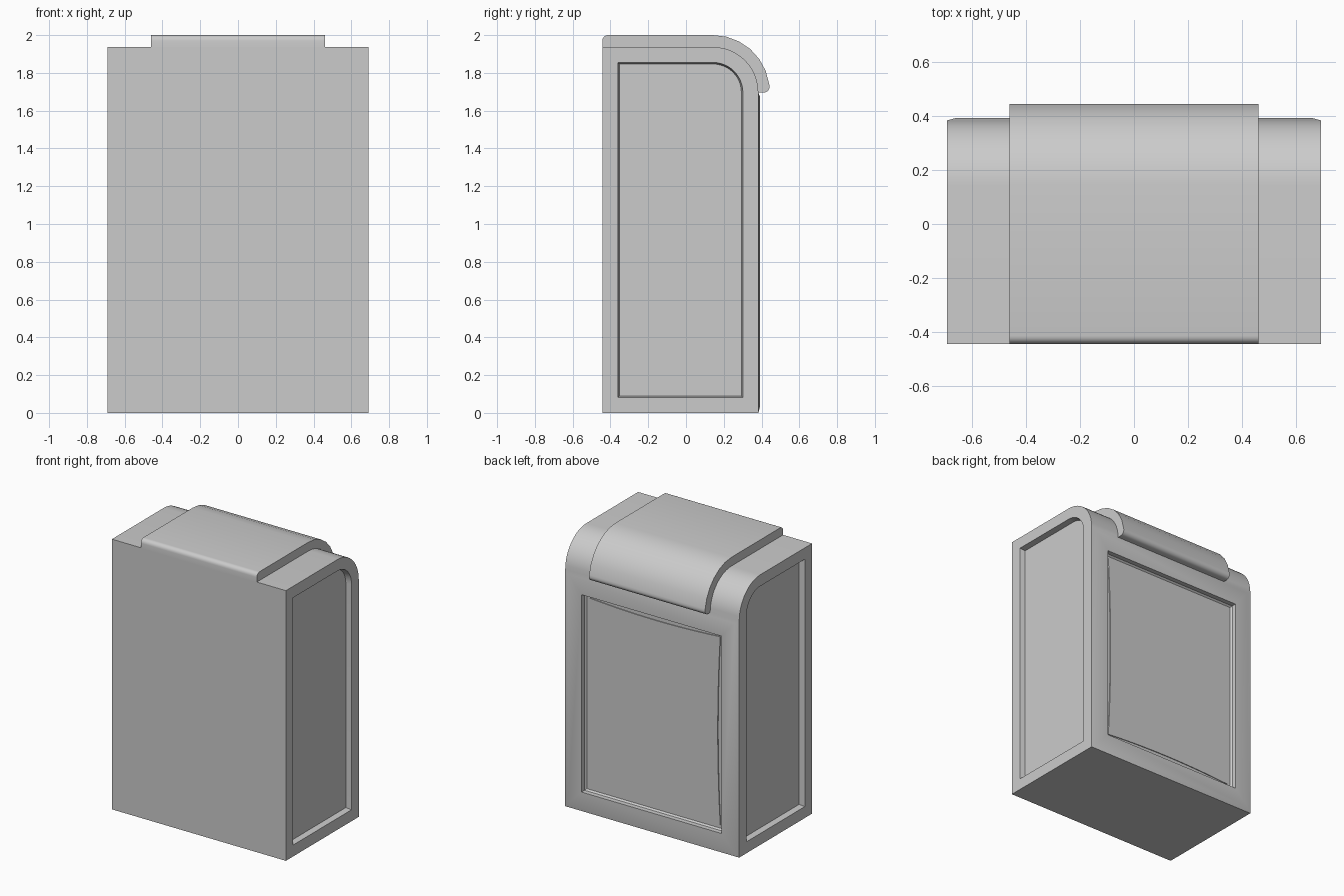
import bpy, bmesh, math

if "Cube" in bpy.data.objects:
    bpy.data.objects.remove(bpy.data.objects["Cube"])


def loft(bm, rings, cap_start=True, cap_end=True):
    """Join rings of equal point count with quads and cap the ends."""
    loops = [[bm.verts.new(p) for p in ring] for ring in rings]
    n = len(loops[0])
    for a, b in zip(loops, loops[1:]):
        for i in range(n):
            j = (i + 1) % n
            bm.faces.new((a[i], a[j], b[j], b[i]))
    if cap_start:
        bm.faces.new(loops[0])
    if cap_end:
        bm.faces.new(loops[-1])


def finish(bm, name):
    bmesh.ops.remove_doubles(bm, verts=bm.verts, dist=0.0002)
    bmesh.ops.recalc_face_normals(bm, faces=bm.faces)
    me = bpy.data.meshes.new(name)
    bm.to_mesh(me)
    bm.free()
    ob = bpy.data.objects.new(name, me)
    bpy.context.collection.objects.link(ob)
    bpy.ops.object.select_all(action='DESELECT')
    bpy.context.view_layer.objects.active = ob
    ob.select_set(True)
    bpy.ops.object.shade_smooth_by_angle(angle=math.radians(30))
    return ob


def arc(cy, cz, r, a0, a1, n=12):
    return [(cy + r * math.cos(math.radians(a0 + (a1 - a0) * i / n)),
             cz + r * math.sin(math.radians(a0 + (a1 - a0) * i / n))) for i in range(n + 1)]


def at_x(profile, x):
    return [(x, y, z) for y, z in profile]


def back_rect(x, z0, z1, y):
    return [(-x, y, z0), (x, y, z0), (x, y, z1), (-x, y, z1)]


CY, CZ = 0.143, 1.697   # shared centre of the rounded top-back corner
W, FRONT, BACK = 0.69, -0.443, 0.383


def side_profile(inset):
    """Outline of the body side, shrunk evenly by inset."""
    r = BACK - CY - inset
    return ([(FRONT + inset, inset), (FRONT + inset, CZ + r)]
            + arc(CY, CZ, r, 90, 0) + [(BACK - inset, inset)])


# body: rounded side profile with sunken side panels
outer, inner, floor = side_profile(0), side_profile(0.082), side_profile(0.09)
bm = bmesh.new()
loft(bm, [at_x(floor, -W + 0.04), at_x(inner, -W), at_x(outer, -W),
          at_x(outer, W), at_x(inner, W), at_x(floor, W - 0.04)])
# back: replace the flat face with a soft frame around a recess
back = [f for f in bm.faces if all(abs(v.co.y - BACK) < 0.001 for v in f.verts)
        and f.calc_area() > 1.5]
bmesh.ops.delete(bm, geom=back, context='FACES_ONLY')
loft(bm, [back_rect(W, 0, CZ, BACK), back_rect(0.66, 0.03, 1.675, 0.391),
          back_rect(0.555, 0.14, 1.555, 0.391), back_rect(0.555, 0.14, 1.555, 0.357),
          back_rect(0.545, 0.15, 1.545, 0.345)],
     cap_start=False)
finish(bm, "body")

# back panel: thin plate whose edges are pinched toward the middle
HX, Z0, Z1, PINCH, N = 0.517, 0.175, 1.525, 0.02, 10
corners = [(-HX, Z0), (HX, Z0), (HX, Z1), (-HX, Z1)]
inward = [(0, 1), (-1, 0), (0, -1), (1, 0)]
outline = []
for k in range(4):
    (xa, za), (xb, zb), (nx, nz) = corners[k], corners[(k + 1) % 4], inward[k]
    for i in range(N):
        t = i / N
        p = PINCH * 4 * t * (1 - t)
        outline.append((xa + (xb - xa) * t + nx * p, za + (zb - za) * t + nz * p))
bm = bmesh.new()
loft(bm, [[(x, y, z) for x, z in outline] for y in (0.34, 0.351)])
finish(bm, "back_panel")

# lid: curved cover that wraps over the top and hooks down the back
lid = ([(FRONT, 1.93)] + arc(FRONT + 0.03, 1.97, 0.03, 180, 90, 5)
       + arc(CY, CZ + 0.003, 0.30, 90, 8, 6) + arc(0.411, 1.728, 0.032, 0, -90, 5)
       + [(0.373, 1.696)] + arc(CY, CZ, 0.23, 0, 90))
bm = bmesh.new()
loft(bm, [at_x(lid, -0.46), at_x(lid, 0.46)])
finish(bm, "lid")
